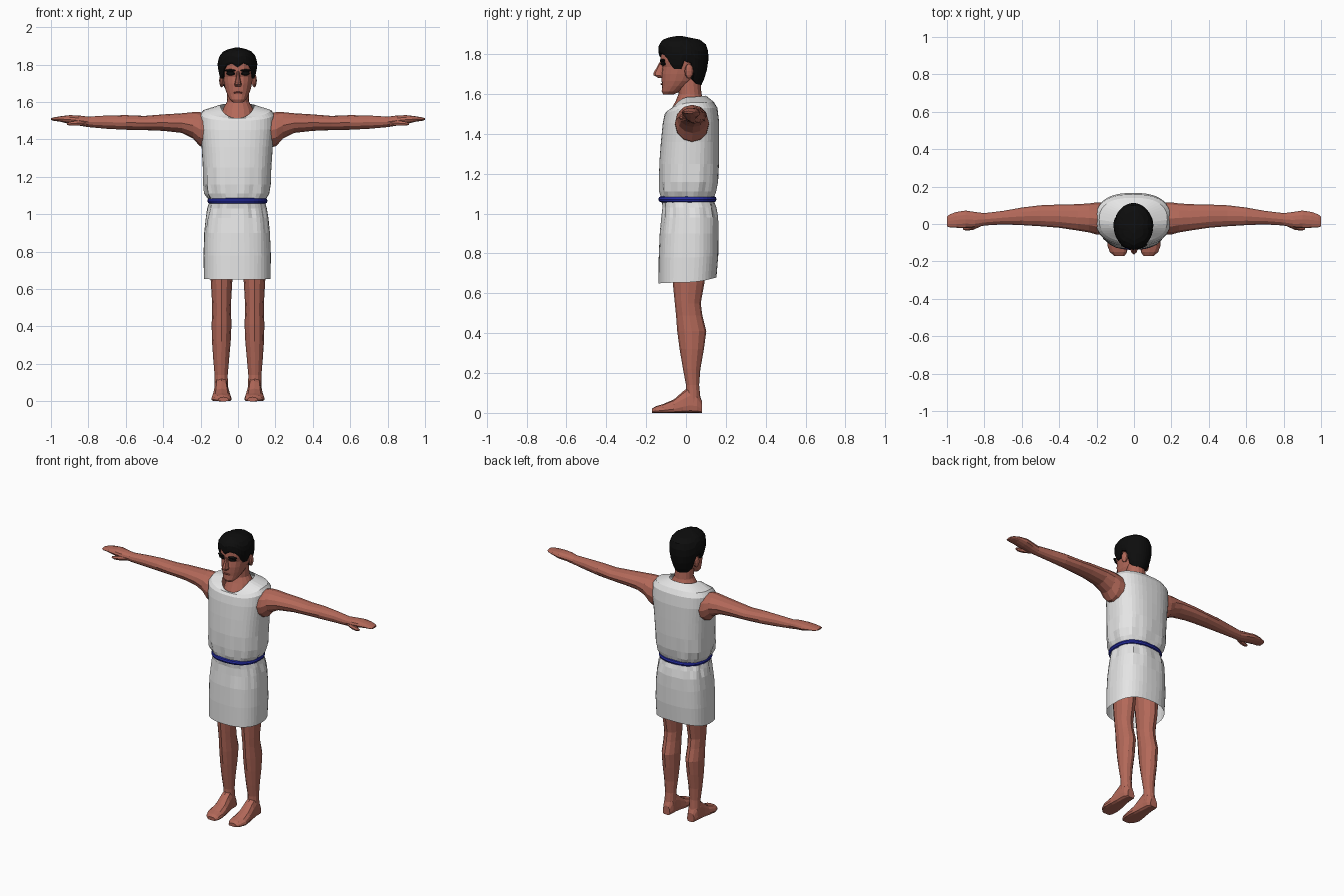
import bpy, bmesh, math, random

random.seed(4)


def material(name, rgb):
    m = bpy.data.materials.new(name)
    m.diffuse_color = (*rgb, 1)
    return m


SKIN = material("skin", (0.45, 0.14, 0.10))
CLOTH = material("white cloth", (0.78, 0.78, 0.78))
BLUE = material("blue belt", (0.018, 0.024, 0.36))
BLACK = material("black hair", (0.004, 0.004, 0.004))
LIP = material("lip", (0.26, 0.065, 0.05))


def loft(name, rows, mat, cap_start=True, cap_end=True, loop=False):
    """Skin a list of closed rings with equal point counts."""
    bm = bmesh.new()
    rings = [[bm.verts.new(p) for p in row] for row in rows]
    n = len(rings[0])
    pairs = list(zip(rings, rings[1:])) + ([(rings[-1], rings[0])] if loop else [])
    for a, b in pairs:
        for i in range(n):
            j = (i + 1) % n
            bm.faces.new((a[i], a[j], b[j], b[i]))
    if cap_start and not loop:
        bm.faces.new(rings[0][::-1])
    if cap_end and not loop:
        bm.faces.new(rings[-1])
    bmesh.ops.recalc_face_normals(bm, faces=bm.faces)
    me = bpy.data.meshes.new(name)
    bm.to_mesh(me)
    bm.free()
    me.materials.append(mat)
    ob = bpy.data.objects.new(name, me)
    bpy.context.collection.objects.link(ob)
    return ob


def spow(v, p):
    return math.copysign(abs(v) ** p, v)


def oval(z, rx, yf, yb, n=16, cx=0, p=1.0):
    """Horizontal ring from front y to back y; p under 1 makes it boxier."""
    pts = []
    for i in range(n):
        a = 2 * math.pi * i / n
        pts.append((cx + rx * spow(math.sin(a), p),
                    (yf + yb) / 2 - (yb - yf) / 2 * spow(math.cos(a), p), z))
    return pts


def ellipsoid(name, loc, scale, mat, turn=0, seg=10, rings=6):
    bpy.ops.mesh.primitive_uv_sphere_add(segments=seg, ring_count=rings, radius=1,
                                         location=loc, rotation=(0, 0, turn))
    ob = bpy.context.object
    ob.name = name
    ob.scale = scale
    ob.data.materials.append(mat)
    return ob


# Tunic: rows of front z, side z, back z, half width, front y, back y
def cloth_rows(table, n=44, p=0.8):
    rows = []
    for zf, zs, zb, rx, yf, yb in table:
        row = []
        for i, (x, y, _) in enumerate(oval(0, rx, yf, yb, n, -0.004, p)):
            c = math.cos(2 * math.pi * i / n)
            z = zs + ((zf if c > 0 else zb) - zs) * abs(c) ** 1.4
            gap = abs(z - 1.07)
            # gathered folds fading away from the waist
            amp = 0.055 * math.exp(-gap / 0.075) * min(1, gap / 0.03) if z < 1.42 else 0
            k = 1 + amp * (math.sin(11 * 2 * math.pi * i / n) + random.uniform(-0.7, 0.7))
            row.append((x * k, 0.012 + (y - 0.012) * k, z))
        rows.append(row)
    return rows


loft("tunic_skirt", cloth_rows([
    (0.65, 0.655, 0.68, 0.178, -0.138, 0.153),
    (0.78, 0.78, 0.79, 0.180, -0.137, 0.162),
    (0.90, 0.90, 0.90, 0.176, -0.132, 0.163),
    (0.98, 0.98, 0.98, 0.167, -0.122, 0.160),
    (1.03, 1.03, 1.03, 0.157, -0.118, 0.150),
    (1.07, 1.07, 1.07, 0.148, -0.122, 0.138)]), CLOTH, False, False)
loft("tunic_top", cloth_rows([
    (1.07, 1.07, 1.07, 0.148, -0.122, 0.138),
    (1.11, 1.11, 1.11, 0.170, -0.130, 0.150),
    (1.16, 1.16, 1.16, 0.180, -0.135, 0.160),
    (1.25, 1.25, 1.25, 0.183, -0.134, 0.165),
    (1.36, 1.36, 1.36, 0.190, -0.126, 0.166),
    (1.45, 1.46, 1.46, 0.200, -0.117, 0.166),
    (1.50, 1.53, 1.53, 0.200, -0.107, 0.158),
    (1.515, 1.557, 1.56, 0.182, -0.095, 0.140),
    (1.515, 1.585, 1.592, 0.092, -0.082, 0.100)]), CLOTH, False, False)

# Belt: round cord around the waist
loft("belt", [oval(1.072 + 0.015 * math.sin(a), 0.148 + 0.013 * math.cos(a),
                   -0.126 - 0.013 * math.cos(a), 0.140 + 0.013 * math.cos(a), 36, -0.003, 0.85)
              for a in [k * math.pi / 4 for k in range(8)]], BLUE, loop=True)

# Neck and upper chest
loft("neck", [oval(*r) for r in [
    (1.45, 0.110, -0.085, 0.10), (1.515, 0.092, -0.078, 0.095),
    (1.565, 0.080, -0.052, 0.092), (1.60, 0.060, -0.038, 0.078),
    (1.69, 0.056, -0.045, 0.070)]], SKIN)

# Head
loft("head", [oval(*r, 18, 0, 0.9) for r in [
    (1.597, 0.026, -0.114, -0.065), (1.613, 0.044, -0.122, -0.030),
    (1.640, 0.058, -0.120, 0.010), (1.665, 0.068, -0.122, 0.045),
    (1.700, 0.076, -0.123, 0.070), (1.735, 0.081, -0.118, 0.085),
    (1.765, 0.084, -0.128, 0.092), (1.810, 0.085, -0.126, 0.092),
    (1.850, 0.070, -0.105, 0.075)]], SKIN)

# Nose, lips
loft("nose", [oval(*r, 8) for r in [
    (1.682, 0.014, -0.140, -0.10), (1.694, 0.020, -0.162, -0.10),
    (1.706, 0.016, -0.164, -0.10), (1.735, 0.010, -0.146, -0.10),
    (1.765, 0.008, -0.130, -0.10)]], SKIN)
ellipsoid("lips", (0, -0.116, 1.650), (0.025, 0.012, 0.006), LIP)

# Hair: cap whose lower edge follows a hairline by angle from the front
HAIRLINE = [(0, 1.785), (18, 1.806), (38, 1.795), (50, 1.765), (58, 1.725), (82, 1.725),
            (90, 1.765), (108, 1.755), (116, 1.675), (135, 1.650), (180, 1.645)]
SHAPE = [(1.64, (0.066, -0.10, 0.078)), (1.70, (0.088, -0.120, 0.100)),
         (1.75, (0.099, -0.127, 0.111)), (1.80, (0.107, -0.137, 0.114)),
         (1.845, (0.098, -0.138, 0.105)), (1.872, (0.074, -0.118, 0.075)),
         (1.885, (0.042, -0.085, 0.030)), (1.891, (0.012, -0.05, -0.02))]


def interp(table, t):
    for (a, va), (b, vb) in zip(table, table[1:]):
        if t <= b:
            f = max(0, (t - a) / (b - a))
            if isinstance(va, tuple):
                return tuple(p + (q - p) * f for p, q in zip(va, vb))
            return va + (vb - va) * f
    return table[-1][1]


hair = []
for step, shrink in [(0, 0.78), (0, 0.97), (0.12, 1), (0.3, 1), (0.5, 1), (0.68, 1),
                     (0.83, 1), (0.93, 1), (1, 1)]:
    row = []
    for i in range(40):
        deg = i * 9
        edge = interp(HAIRLINE, min(deg, 360 - deg))
        z = edge + (1.891 - edge) * step
        rx, yf, yb = interp(SHAPE, z)
        a = math.radians(deg)
        row.append((rx * shrink * math.sin(a) - 0.003,
                    (yf + yb) / 2 - (yb - yf) / 2 * shrink * math.cos(a), z))
    hair.append(row)
loft("hair", hair, BLACK, False, True)

for s, side in ((-1, "right"), (1, "left")):
    # Eyes with heavy brows, ears
    ellipsoid(side + "_eye", (s * 0.039, -0.115, 1.753), (0.026, 0.011, 0.011), BLACK, s * 0.3)
    ellipsoid(side + "_brow", (s * 0.041, -0.118, 1.768), (0.031, 0.011, 0.008), BLACK, s * 0.3)
    ellipsoid(side + "_ear", (s * 0.087, 0.015, 1.715), (0.013, 0.023, 0.037), SKIN, s * 0.25)

    # Arm and flat hand: x, front y, back y, bottom z, top z
    rows = []
    for x, y0, y1, z0, z1 in [
            (0.165, -0.055, 0.115, 1.355, 1.540), (0.205, -0.055, 0.115, 1.365, 1.546),
            (0.24, -0.045, 0.110, 1.405, 1.546), (0.30, -0.035, 0.106, 1.435, 1.540),
            (0.40, -0.020, 0.104, 1.446, 1.534), (0.50, -0.012, 0.100, 1.450, 1.526),
            (0.60, -0.006, 0.088, 1.452, 1.530), (0.70, -0.002, 0.070, 1.457, 1.528),
            (0.80, -0.008, 0.058, 1.466, 1.522), (0.85, -0.020, 0.064, 1.474, 1.528),
            (0.90, -0.022, 0.072, 1.482, 1.530), (0.95, -0.020, 0.064, 1.495, 1.524),
            (0.985, -0.018, 0.052, 1.500, 1.518), (1.0, -0.012, 0.038, 1.504, 1.514)]:
        rows.append([(s * x, (y0 + y1) / 2 + (y1 - y0) / 2 * math.cos(k * math.pi / 6),
                      (z0 + z1) / 2 + (z1 - z0) / 2 * math.sin(k * math.pi / 6))
                     for k in range(12)])
    loft(side + "_arm", rows, SKIN)

    # Thumb
    loft(side + "_thumb", [[(s * x, y + r * math.cos(k * math.pi / 3),
                             z + r * math.sin(k * math.pi / 3)) for k in range(6)]
                           for x, y, z, r in [(0.81, 0.005, 1.49, 0.014), (0.86, -0.016, 1.487, 0.015),
                                              (0.895, -0.024, 1.484, 0.012), (0.915, -0.024, 1.483, 0.006)]], SKIN)

    # Leg: z, half width, front y, back y, centre x
    loft(side + "_leg", [oval(z, rx, yf, yb, 12, s * cx) for z, rx, yf, yb, cx in [
        (0.05, 0.036, 0.000, 0.075, 0.090), (0.14, 0.035, 0.000, 0.066, 0.090),
        (0.22, 0.042, -0.015, 0.072, 0.090), (0.32, 0.050, -0.032, 0.090, 0.089),
        (0.41, 0.053, -0.044, 0.102, 0.088), (0.49, 0.050, -0.050, 0.082, 0.088),
        (0.55, 0.052, -0.056, 0.074, 0.088), (0.65, 0.058, -0.066, 0.092, 0.088),
        (0.95, 0.075, -0.085, 0.115, 0.082)]], SKIN)

    # Foot: y, half width, top z, centre x
    rows = []
    for y, w, top, cx in [(-0.170, 0.028, 0.022, 0.078), (-0.150, 0.046, 0.034, 0.083),
                          (-0.115, 0.055, 0.044, 0.088), (-0.060, 0.049, 0.068, 0.088),
                          (-0.015, 0.042, 0.108, 0.089), (0.020, 0.038, 0.135, 0.090),
                          (0.055, 0.036, 0.120, 0.090), (0.080, 0.026, 0.060, 0.090)]:
        rows.append([(s * cx + w * spow(math.cos(k * math.pi / 6), 0.7), y,
                      max(0.0, top * (0.28 + 0.72 * math.sin(k * math.pi / 6))
                          if k <= 6 else top * 0.28 * (1 - abs(spow(math.sin(k * math.pi / 6), 0.5)))))
                     for k in range(12)])
    loft(side + "_foot", rows, SKIN)
